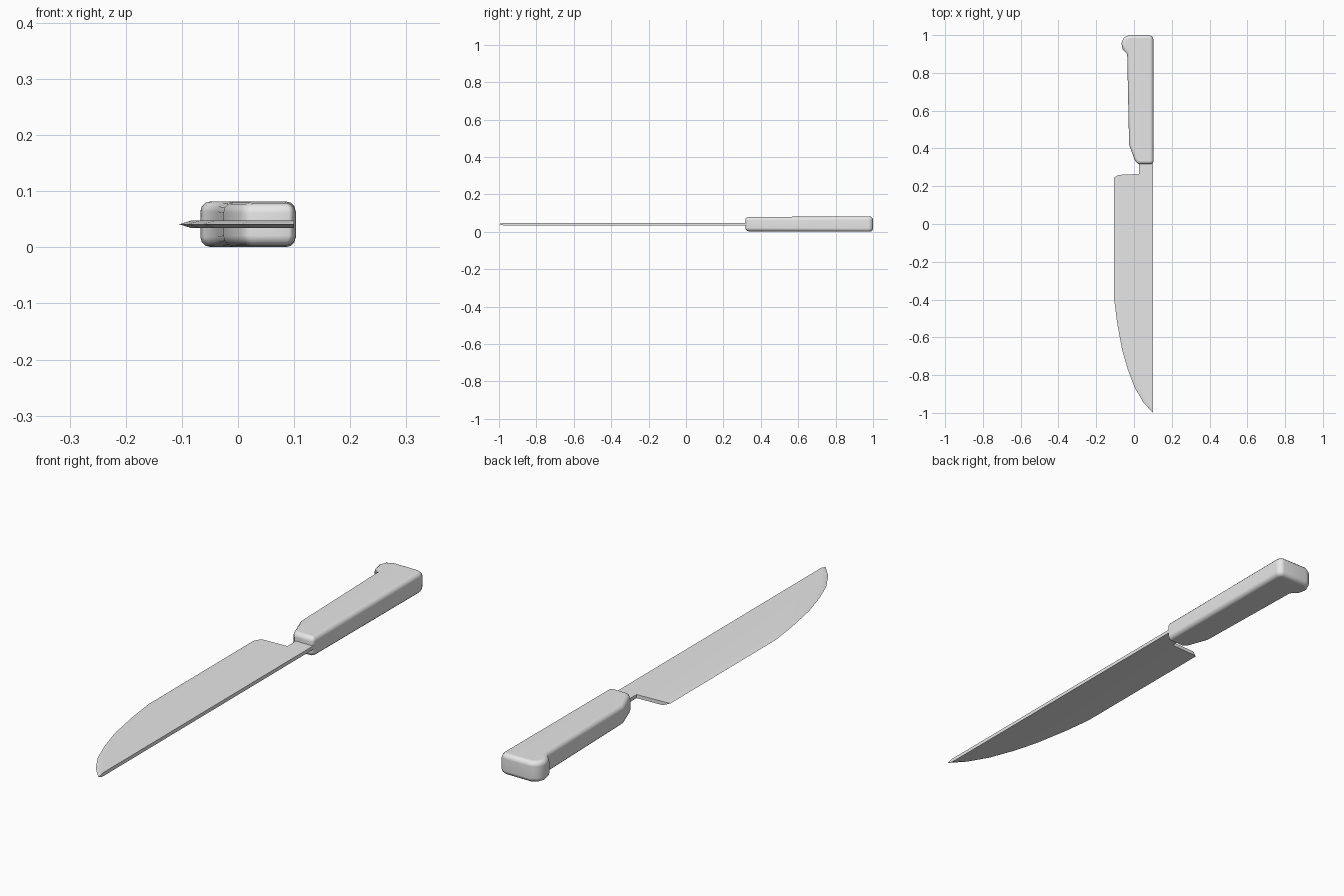
import bpy
import bmesh

if "Cube" in bpy.data.objects:
    bpy.data.objects.remove(bpy.data.objects["Cube"], do_unlink=True)

grey = bpy.data.materials.new("plain grey")
grey.use_nodes = True
grey.diffuse_color = (0.8, 0.8, 0.8, 1)
grey.node_tree.nodes["Principled BSDF"].inputs["Base Color"].default_value = (0.8, 0.8, 0.8, 1)

MID = 0.041


def finish(bm, name):
    bmesh.ops.recalc_face_normals(bm, faces=bm.faces)
    mesh = bpy.data.meshes.new(name)
    bm.to_mesh(mesh)
    bm.free()
    mesh.materials.append(grey)
    obj = bpy.data.objects.new(name, mesh)
    bpy.context.collection.objects.link(obj)
    bpy.ops.object.select_all(action='DESELECT')
    obj.select_set(True)
    bpy.context.view_layer.objects.active = obj
    return obj


# Blade: flat plate with a ground edge and a tang running into the handle
edge = [(-0.105, 0.245), (-0.105, -0.4), (-0.09, -0.52), (-0.063, -0.667),
        (-0.033, -0.77), (0.003, -0.865), (0.05, -0.945), (0.1, -1.0)]
inner = [(-0.082, 0.26)] + [(x + 0.024, y) for x, y in edge[1:-1]] + [(0.1, -0.975)]
back = [(0.1, 0.36), (0.027, 0.36), (0.027, 0.265)]

bm = bmesh.new()
rim = [bm.verts.new((x, y, MID)) for x, y in edge]
sides = []
for half in (0.007, -0.007):
    tang = [bm.verts.new((x, y, MID + half)) for x, y in back]
    plate = [bm.verts.new((x, y, MID + half)) for x, y in inner]
    bm.faces.new(tang + plate)
    for i in range(len(rim) - 1):
        bm.faces.new((plate[i], rim[i], rim[i + 1], plate[i + 1]))
    sides.append(tang + plate)
top, low = sides
for i in range(len(back)):
    bm.faces.new((top[i], top[i + 1], low[i + 1], low[i]))
heel = len(back)
bm.faces.new((top[heel], rim[0], low[heel]))
bm.faces.new((top[0], top[-1], rim[-1], low[-1], low[0]))
blade = finish(bm, "blade")
bpy.ops.object.shade_smooth_by_angle(angle=0.5)
weighted = blade.modifiers.new("even shading", 'WEIGHTED_NORMAL')
weighted.keep_sharp = True

# Handle: rounded slab with a hooked butt
outline = [(0.022, 0.317), (0.09, 0.317), (0.103, 0.33), (0.103, 0.975),
           (0.097, 0.993), (0.08, 1.0), (-0.03, 1.0), (-0.055, 0.985),
           (-0.067, 0.957), (-0.06, 0.925), (-0.036, 0.9), (-0.026, 0.42),
           (0.005, 0.335)]
bm = bmesh.new()
rings = []
for sign in (1, -1):
    rings.append([bm.verts.new((x, y, MID + sign * (0.037 + 0.004 * y)))
                  for x, y in outline])
    bm.faces.new(rings[-1])
for i in range(len(outline)):
    j = (i + 1) % len(outline)
    bm.faces.new((rings[0][i], rings[0][j], rings[1][j], rings[1][i]))
handle = finish(bm, "handle")
bpy.ops.object.shade_smooth()
bevel = handle.modifiers.new("rounding", 'BEVEL')
bevel.width = 0.018
bevel.segments = 3
bevel.limit_method = 'ANGLE'
bevel.angle_limit = 1.1
bevel.use_clamp_overlap = False
handle.modifiers.new("even shading", 'WEIGHTED_NORMAL')
